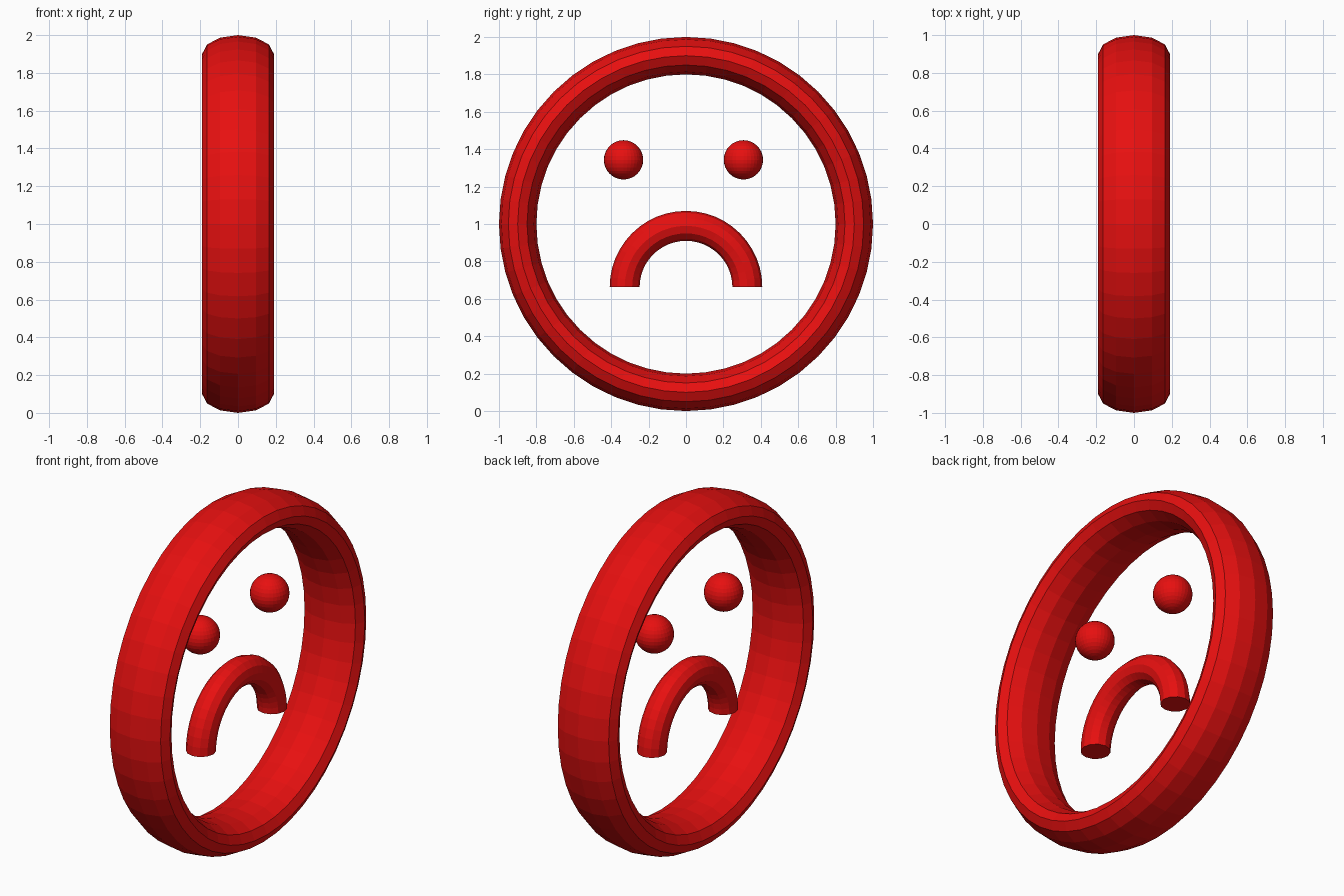
import bpy, bmesh
from math import pi
from mathutils import Matrix

cube = bpy.data.objects.get("Cube")
if cube:
    bpy.data.objects.remove(cube, do_unlink=True)

red = bpy.data.materials.new("bright red")
red.use_nodes = True
COLOR = (0.8, 0.005, 0.005, 1)
red.diffuse_color = COLOR
red.node_tree.nodes["Principled BSDF"].inputs["Base Color"].default_value = COLOR


def finish(name):
    """Name the active object and give it its colour."""
    obj = bpy.context.object
    obj.name = obj.data.name = name
    obj.data.materials.append(red)
    return obj


def add_ring(name, center, major, minor, depth):
    """Faceted torus facing along x, stretched to a half depth along x."""
    bpy.ops.mesh.primitive_torus_add(
        major_segments=48, minor_segments=12,
        major_radius=major, minor_radius=minor)
    obj = finish(name)
    stretch = Matrix.Diagonal((1, 1, depth / minor, 1))
    obj.data.transform(Matrix.Rotation(pi / 2, 4, 'Y') @ stretch)
    obj.location = center
    return obj


# Outer band of the face
add_ring("face_ring", (0, 0, 1), 0.9, 0.1, 0.19)

# Eyes
for name, y in (("front_eye", -0.334), ("back_eye", 0.307)):
    bpy.ops.mesh.primitive_uv_sphere_add(
        segments=32, ring_count=16, radius=0.105, location=(-0.01, y, 1.343))
    finish(name)

# Mouth: upper half of a ring with capped ends
mouth = add_ring("mouth", (-0.01, 0, 0.662), 0.328, 0.08, 0.08)
bm = bmesh.new()
bm.from_mesh(mouth.data)
bmesh.ops.bisect_plane(bm, geom=bm.verts[:] + bm.edges[:] + bm.faces[:], dist=0.0001,
                       plane_co=(0, 0, 0), plane_no=(0, 0, 1), clear_inner=True)
bmesh.ops.holes_fill(bm, edges=[e for e in bm.edges if e.is_boundary])
bmesh.ops.recalc_face_normals(bm, faces=bm.faces)
bm.to_mesh(mouth.data)
bm.free()
